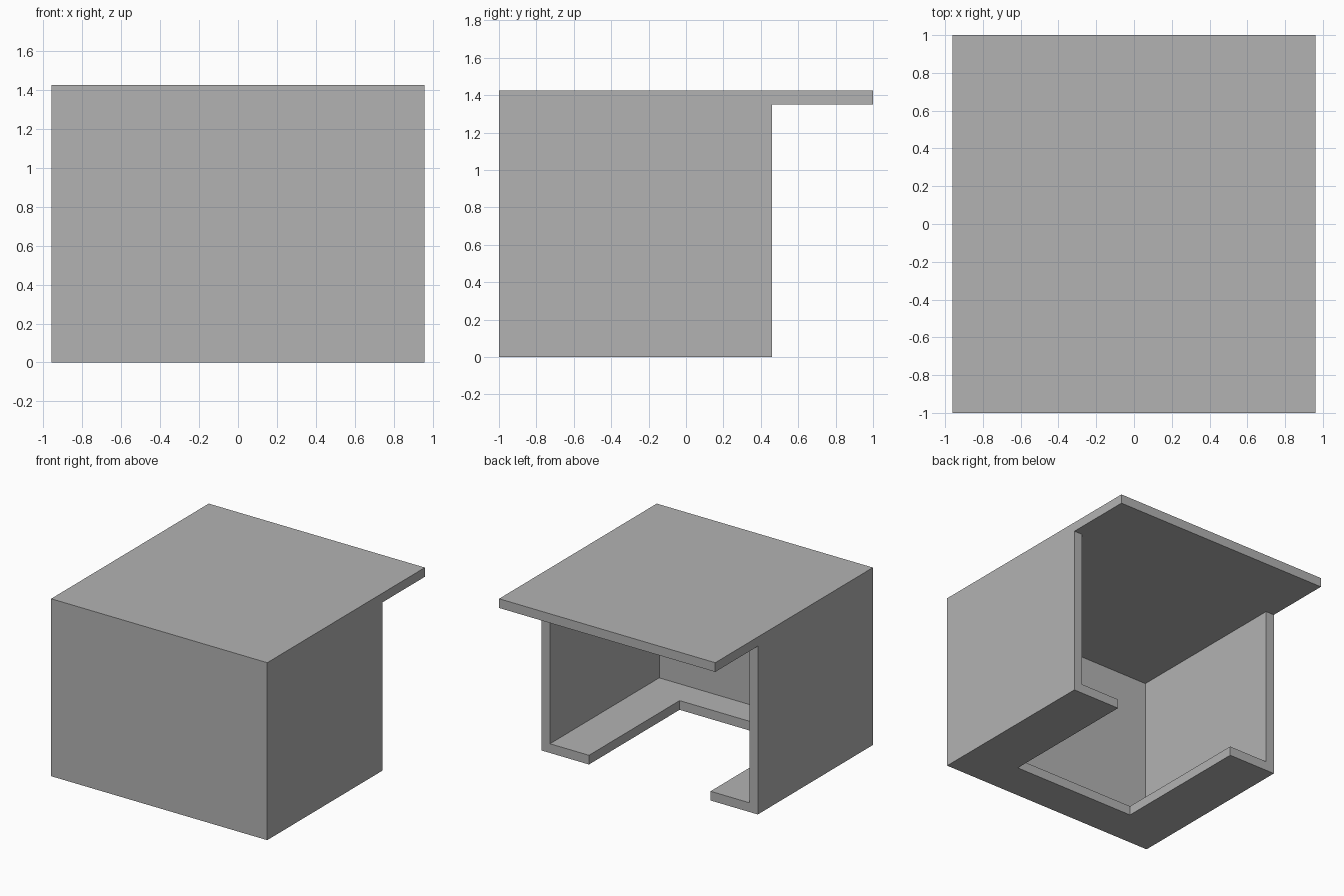
import bpy
import bmesh
from mathutils import Vector

default_cube = bpy.data.objects.get("Cube")
if default_cube:
    bpy.data.objects.remove(default_cube, do_unlink=True)

# Main dimensions
HALF_W = 0.96
FRONT, WALL_BACK, ROOF_BACK = -1.0, 0.46, 1.0
TOP, THICK = 1.425, 0.074
OPEN_HALF_W, OPEN_FRONT = 0.54, -0.69

grey = bpy.data.materials.new("plain grey")
grey.use_nodes = True
colour = (0.45, 0.45, 0.45, 1.0)
grey.diffuse_color = colour
grey.node_tree.nodes["Principled BSDF"].inputs["Base Color"].default_value = colour


def extruded_side(name, profile, half_width):
    """Extrude a (y, z) side profile across the width."""
    bm = bmesh.new()
    face = bm.faces.new([bm.verts.new((-half_width, y, z)) for y, z in profile])
    result = bmesh.ops.extrude_face_region(bm, geom=[face])
    moved = [v for v in result["geom"] if isinstance(v, bmesh.types.BMVert)]
    bmesh.ops.translate(bm, verts=moved, vec=Vector((2 * half_width, 0, 0)))
    bmesh.ops.recalc_face_normals(bm, faces=bm.faces)
    mesh = bpy.data.meshes.new(name)
    bm.to_mesh(mesh)
    bm.free()
    mesh.materials.append(grey)
    obj = bpy.data.objects.new(name, mesh)
    bpy.context.scene.collection.objects.link(obj)
    return obj


def rectangle(y0, y1, z0, z1):
    return [(y0, z0), (y1, z0), (y1, z1), (y0, z1)]


def carve(target, cutter):
    """Subtract a cutter, then remove it."""
    mod = target.modifiers.new("carve", "BOOLEAN")
    mod.operation = "DIFFERENCE"
    mod.solver = "EXACT"
    mod.object = cutter
    bpy.context.view_layer.objects.active = target
    bpy.ops.object.modifier_apply(modifier=mod.name)
    bpy.data.objects.remove(cutter, do_unlink=True)


# Solid body with the overhanging roof
ceiling = TOP - THICK
shell = extruded_side("shelter_shell", [
    (FRONT, 0), (WALL_BACK, 0), (WALL_BACK, ceiling),
    (ROOF_BACK, ceiling), (ROOF_BACK, TOP), (FRONT, TOP)], HALF_W)

# Room, open at the back
carve(shell, extruded_side("room_cutter", rectangle(
    FRONT + THICK, WALL_BACK + 0.2, THICK, ceiling), HALF_W - THICK))

# Notch in the floor, leaving a U-shaped ledge
carve(shell, extruded_side("floor_cutter", rectangle(
    OPEN_FRONT, WALL_BACK + 0.2, -0.2, THICK + 0.2), OPEN_HALF_W))
